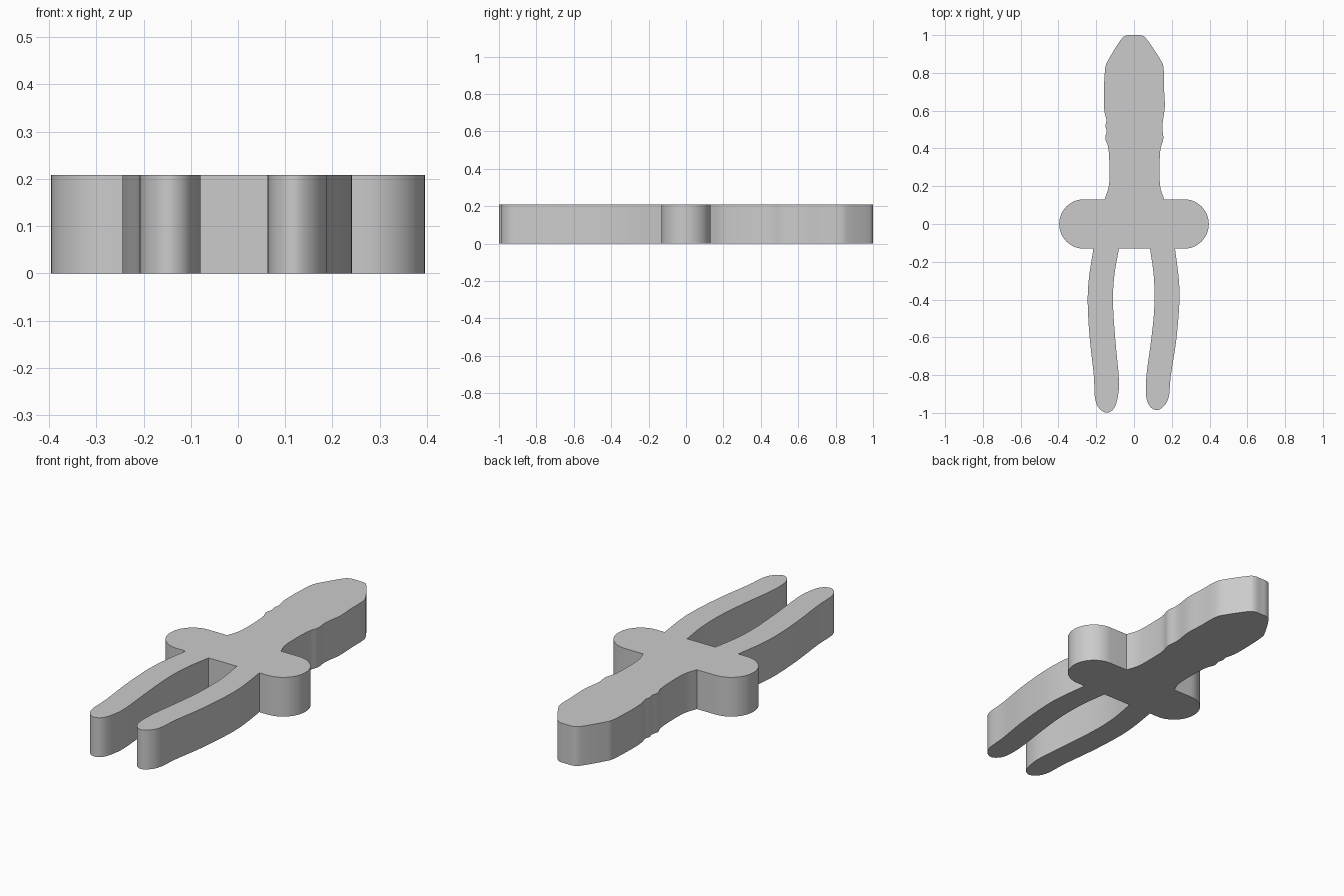
import bpy
import bmesh
from math import cos, sin, pi, radians
from mathutils import Vector

cube = bpy.data.objects.get("Cube")
if cube:
    bpy.data.objects.remove(cube, do_unlink=True)

THICKNESS = 0.208
GUARD_RADIUS = 0.131
GUARD_CENTRE = 0.265


def smooth_path(points, steps=4):
    """Smooth open curve through the given outline points."""
    pts = [Vector(p) for p in points]
    padded = [pts[0] * 2 - pts[1]] + pts + [pts[-1] * 2 - pts[-2]]
    path = []
    for a, b, c, d in zip(padded, padded[1:], padded[2:], padded[3:]):
        for i in range(steps):
            t = i / steps
            path.append(0.5 * (2 * b + (c - a) * t
                               + (2 * a - 5 * b + 4 * c - d) * t ** 2
                               + (3 * b - a - 3 * c + d) * t ** 3))
    return path + [pts[-1]]


def guard_end(side, steps=24):
    """Half-round end of the crossguard, running counter-clockwise."""
    start = -pi / 2 if side > 0 else pi / 2
    angles = [start + pi * i / steps for i in range(steps + 1)]
    return [Vector((side * GUARD_CENTRE + GUARD_RADIUS * cos(a),
                    GUARD_RADIUS * sin(a))) for a in angles]


# Blade edges, each running away from the guard to the blunt tip
blade_left = smooth_path([
    (.16, .131), (.137, .21), (.138, .38), (.155, .45), (.15, .52),
    (.163, .62), (.159, .72), (.157, .82), (.14, .87), (.07, .975),
    (.04, .998), (0, 1)])
blade_right = smooth_path([
    (0, 1), (-.04, .998), (-.07, .975), (-.135, .87), (-.153, .82),
    (-.16, .68), (-.157, .6), (-.146, .55), (-.151, .52), (-.145, .49),
    (-.152, .45), (-.134, .39), (-.131, .22), (-.155, .131)])

# Bowed prongs below the guard
prong_right = smooth_path([
    (-.215, -.131), (-.239, -.29), (-.245, -.42), (-.235, -.6),
    (-.213, -.8), (-.207, -.92), (-.185, -.975), (-.145, -.999),
    (-.105, -.975), (-.085, -.91), (-.08, -.82), (-.1, -.6),
    (-.111, -.42), (-.105, -.28), (-.08, -.131)])
prong_left = smooth_path([
    (.085, -.131), (.105, -.28), (.107, -.45), (.09, -.62),
    (.066, -.8), (.064, -.91), (.083, -.964), (.12, -.986),
    (.16, -.962), (.185, -.91), (.195, -.8), (.223, -.62),
    (.24, -.42), (.237, -.29), (.217, -.131)])

# One flat plate, extruded from the joined outline
outline = (guard_end(1) + blade_left + blade_right[1:]
           + guard_end(-1) + prong_right + prong_left)
bm = bmesh.new()
base = bm.faces.new([bm.verts.new((p.x, p.y, 0)) for p in outline])
extruded = bmesh.ops.extrude_face_region(bm, geom=[base], use_keep_orig=True)
top = [g for g in extruded["geom"] if isinstance(g, bmesh.types.BMVert)]
bmesh.ops.translate(bm, verts=top, vec=(0, 0, THICKNESS))
bmesh.ops.recalc_face_normals(bm, faces=bm.faces)
mesh = bpy.data.meshes.new("pronged_dagger_plate")
bm.to_mesh(mesh)
bm.free()

# Plain grey finish
grey = bpy.data.materials.new("light_grey")
grey.use_nodes = True
colour = (0.6, 0.6, 0.6, 1)
grey.diffuse_color = colour
grey.node_tree.nodes["Principled BSDF"].inputs["Base Color"].default_value = colour
mesh.materials.append(grey)

plate = bpy.data.objects.new("pronged_dagger_plate", mesh)
bpy.context.collection.objects.link(plate)
bpy.ops.object.select_all(action="DESELECT")
plate.select_set(True)
bpy.context.view_layer.objects.active = plate
bpy.ops.object.shade_smooth_by_angle(angle=radians(30))
